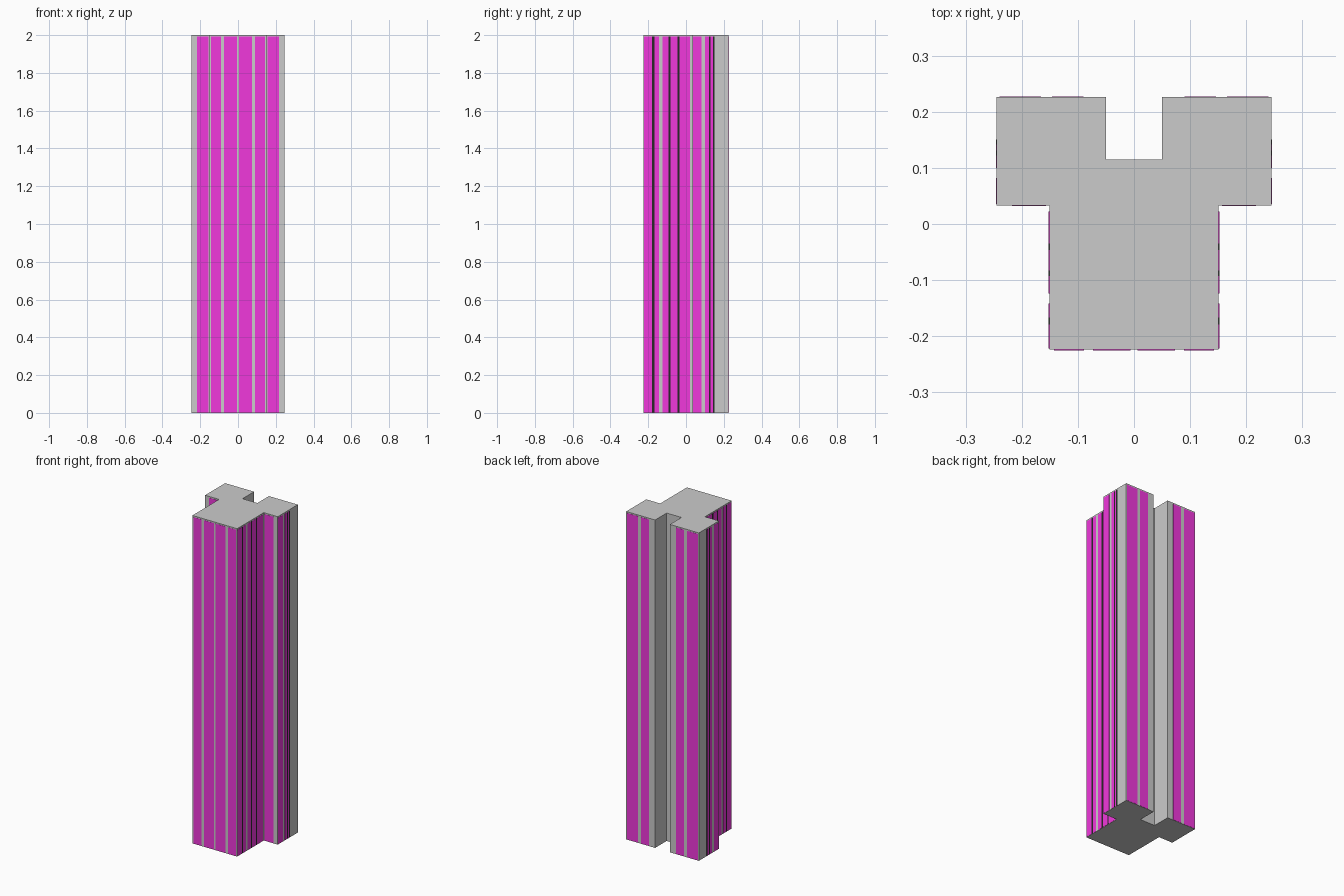
import bpy, bmesh

if "Cube" in bpy.data.objects:
    bpy.data.objects.remove(bpy.data.objects["Cube"])

H = 2.0
T = 0.001      # panel thickness proud of the wall
BX, WX, NX = 0.151, 0.245, 0.05            # body, wing and notch half widths
FY, SY, NY, RY = -0.224, 0.033, 0.115, 0.226  # front, shoulder, notch, rear

def material(name, rgb):
    m = bpy.data.materials.new(name)
    m.diffuse_color = (*rgb, 1)
    m.use_nodes = True
    m.node_tree.nodes["Principled BSDF"].inputs["Base Color"].default_value = m.diffuse_color
    return m

glass = material("magenta_glass", (0.88, 0.04, 0.72))
dark = material("dark_trim", (0.02, 0.02, 0.02))

def make_object(name, bm, mat=None):
    bmesh.ops.recalc_face_normals(bm, faces=bm.faces)
    me = bpy.data.meshes.new(name)
    bm.to_mesh(me)
    bm.free()
    if mat:
        me.materials.append(mat)
    ob = bpy.data.objects.new(name, me)
    bpy.context.collection.objects.link(ob)
    return ob

# Tower body: extruded footprint
half = [(BX, FY), (BX, SY), (WX, SY), (WX, RY), (NX, RY), (NX, NY)]
outline = half + [(-x, y) for x, y in reversed(half)]
bm = bmesh.new()
base = bm.faces.new([bm.verts.new((x, y, 0)) for x, y in outline])
top = bmesh.ops.extrude_face_region(bm, geom=[base])
bmesh.ops.translate(bm, vec=(0, 0, H),
                    verts=[v for v in top["geom"] if isinstance(v, bmesh.types.BMVert)])
make_object("tower_body", bm)

def strips(name, mat, boxes):
    """Full-height thin boxes (x0, x1, y0, y1), mirrored across x."""
    bm = bmesh.new()
    for x0, x1, y0, y1 in boxes:
        vs = bmesh.ops.create_cube(bm, size=1)["verts"]
        for v in vs:
            v.co = (x1 if v.co.x > 0 else x0,
                    y1 if v.co.y > 0 else y0,
                    H - 0.008 if v.co.z > 0 else 0.002)
    ob = make_object(name, bm, mat)
    ob.modifiers.new("mirror", 'MIRROR')
    return ob

def facing_y(y, out, spans):
    return [(a, b, min(y, y + out), max(y, y + out)) for a, b in spans]

def facing_x(x, spans):
    return [(x, x + T, a, b) for a, b in spans]

# Window strips on front, shoulders and rear
strips("front_windows", glass, facing_y(FY, -T, [(0.006, 0.073), (0.089, 0.143)]))
strips("shoulder_windows", glass, facing_y(SY, -T, [(0.157, 0.217)]))
strips("rear_windows", glass, facing_y(RY, T, [(0.09, 0.146), (0.166, 0.24)]))

# Window strips and dark trim on the sides
strips("body_side_windows", glass, facing_x(BX, [
    (-0.222, -0.179), (-0.167, -0.142), (-0.124, -0.093), (-0.083, -0.046), (-0.035, 0.022)]))
strips("wing_side_windows", glass, facing_x(WX, [
    (0.036, 0.082), (0.1, 0.122), (0.131, 0.142)]))
strips("body_side_trim", dark, facing_x(BX, [
    (-0.179, -0.167), (-0.093, -0.083), (-0.046, -0.035)]))
strips("wing_side_trim", dark, facing_x(WX, [(0.122, 0.131), (0.142, 0.151)]))
